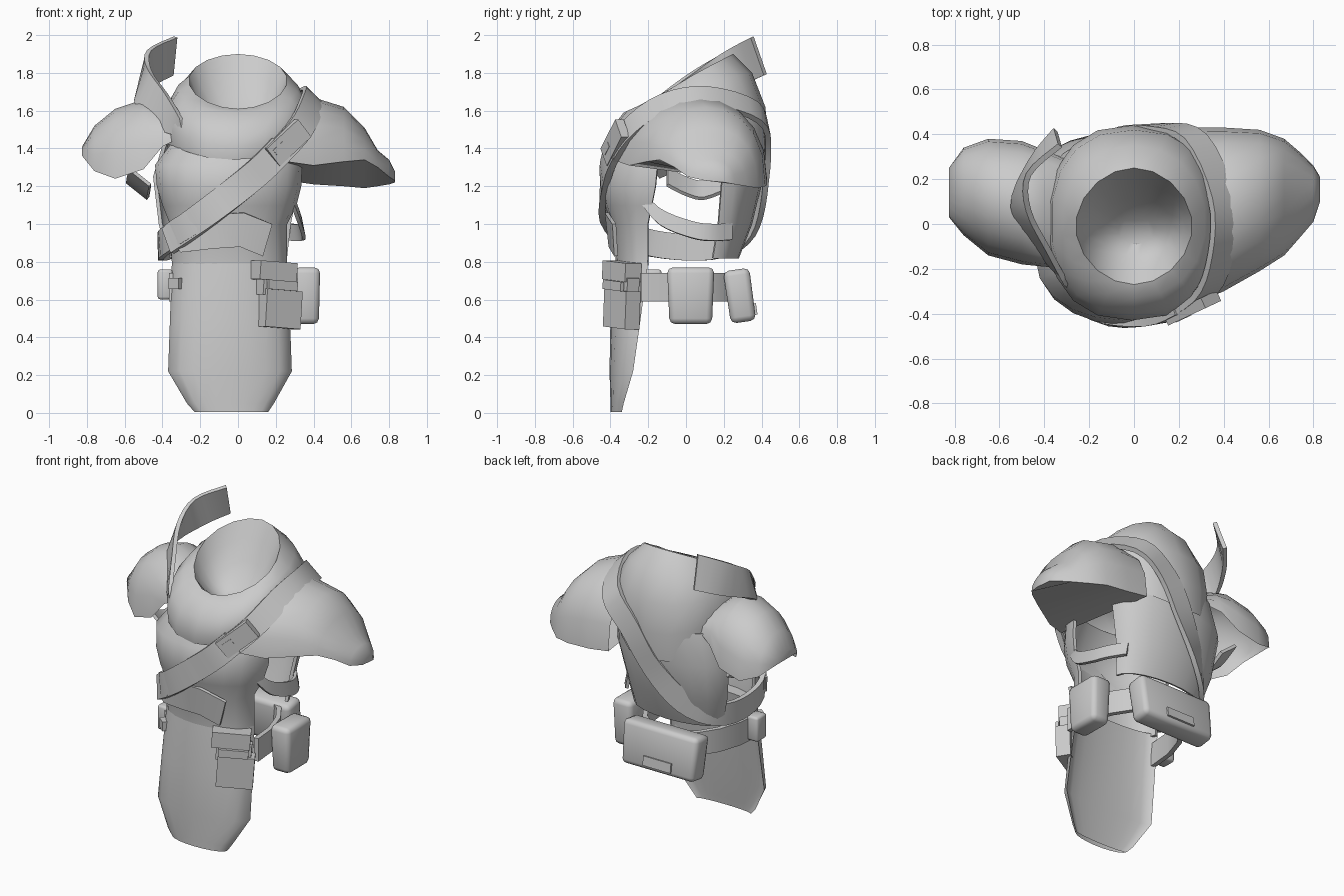
import bpy, bmesh, math
from mathutils import Vector, Euler

if "Cube" in bpy.data.objects:
    bpy.data.objects.remove(bpy.data.objects["Cube"], do_unlink=True)

grey = bpy.data.materials.new("plain_grey")
grey.use_nodes = True
colour = (0.6, 0.6, 0.6, 1)
grey.diffuse_color = colour
grey.node_tree.nodes["Principled BSDF"].inputs["Base Color"].default_value = colour


def finish(name, bm, thickness=0, bevel=0):
    """Turn a bmesh into a shaded object, with optional thickness or bevel."""
    bmesh.ops.recalc_face_normals(bm, faces=bm.faces)
    mesh = bpy.data.meshes.new(name)
    bm.to_mesh(mesh)
    bm.free()
    obj = bpy.data.objects.new(name, mesh)
    bpy.context.collection.objects.link(obj)
    mesh.materials.append(grey)
    bpy.ops.object.select_all(action='DESELECT')
    obj.select_set(True)
    bpy.context.view_layer.objects.active = obj
    if thickness:
        mod = obj.modifiers.new("thickness", 'SOLIDIFY')
        mod.thickness = thickness
        mod.offset = 0
        bpy.ops.object.modifier_apply(modifier=mod.name)
    if bevel:
        mod = obj.modifiers.new("bevel", 'BEVEL')
        mod.width = bevel
        mod.segments = 2
        bpy.ops.object.modifier_apply(modifier=mod.name)
    bpy.ops.object.shade_smooth_by_angle(angle=math.radians(50))
    return obj


def loft(name, rows, closed=False, loop=False, cap=False, thickness=0.02):
    """Skin rows of points; closed joins each row, loop joins last row to first."""
    bm = bmesh.new()
    grid = [[bm.verts.new(p) for p in row] for row in rows]
    pairs = list(zip(grid, grid[1:]))
    if loop:
        pairs.append((grid[-1], grid[0]))
    for a, b in pairs:
        n = len(a)
        for i in range(n if closed else n - 1):
            j = (i + 1) % n
            bm.faces.new((a[i], a[j], b[j], b[i]))
    if cap:
        bm.faces.new(grid[-1])
    return finish(name, bm, thickness)


def ring(cx, rx, front, back, z_front, z_side, z_back, power=0.85, n=18):
    """Tilted oval around the body; a power below one makes it squarer."""
    def push(value):
        return math.copysign(abs(value) ** power, value)
    pts = []
    for i in range(n):
        t = math.tau * i / n
        c = math.cos(t)
        y = (front + back) / 2 - push(c) * (back - front) / 2
        z = z_side + c * (z_front - z_back) / 2 + c * c * ((z_front + z_back) / 2 - z_side)
        pts.append((cx + rx * push(math.sin(t)), y, z))
    return pts


def panel_row(z, left, right, y_mid, y_edge, n=10):
    """Bowed horizontal row of a chest, back, belt or cloth panel."""
    pts = []
    for i in range(n + 1):
        t = math.pi * (i / n - 0.5)
        bow = max(math.cos(t), 0) ** 0.95
        pts.append(((left + right) / 2 + (right - left) / 2 * math.sin(t),
                    y_edge + (y_mid - y_edge) * bow, z))
    return pts


def solid_row(z, left, right, y_mid, y_edge):
    """Panel row with a shallower back face."""
    y_back = y_edge + (y_mid - y_edge) * 0.4
    return panel_row(z, left, right, y_mid, y_edge) + panel_row(z, left, right, y_back, y_edge)[-2:0:-1]


def arch_row(x, front, back, top, z_front, z_back, n=10):
    """Arch over the arm, from front hem to back hem."""
    pts = []
    for i in range(n + 1):
        t = math.pi * i / n
        base = z_front + (z_back - z_front) * i / n
        pts.append((x, (front + back) / 2 - (back - front) / 2 * math.cos(t),
                    base + (top - base) * max(math.sin(t), 0) ** 0.85))
    return pts


def smooth_path(points, closed, steps=4):
    """Catmull-Rom path through the points."""
    p = [Vector(q) for q in points]
    n = len(p)
    pick = (lambda k: p[k % n]) if closed else (lambda k: p[min(max(k, 0), n - 1)])
    out = []
    for i in range(n if closed else n - 1):
        a, b, c, d = (pick(i + k) for k in (-1, 0, 1, 2))
        for s in range(steps):
            t = s / steps
            out.append(b + ((c - a) * t + (a * 2 - b * 5 + c * 4 - d) * t * t
                            + (b * 3 - a - c * 3 + d) * t ** 3) / 2)
    if not closed:
        out.append(p[-1])
    return out


def ribbon(name, points, width, closed=False, thickness=0.03, across=None):
    """Flat band along a path, lying against the body."""
    path = smooth_path(points, closed)
    n = len(path)
    rows = []
    for i, p in enumerate(path):
        ahead = path[(i + 1) % n] if closed else path[min(i + 1, n - 1)]
        behind = path[i - 1] if closed else path[max(i - 1, 0)]
        outward = p - Vector((0, 0, min(p.z, 1.25)))
        side = Vector(across) if across else (ahead - behind).cross(outward)
        side = side.normalized() * width / 2
        rows.append((p - side, p + side))
    return loft(name, rows, loop=closed, thickness=thickness)


def box(name, centre, size, bevel=0.0, turn=(0, 0, 0), taper=1.0):
    """Box with optional soft edges and a narrower bottom."""
    bm = bmesh.new()
    bmesh.ops.create_cube(bm, size=1)
    rot = Euler([math.radians(a) for a in turn])
    for v in bm.verts:
        k = taper if v.co.z < 0 else 1
        v.co = Vector((v.co.x * size[0] * k, v.co.y * size[1] * k, v.co.z * size[2]))
        v.co.rotate(rot)
        v.co += Vector(centre)
    return finish(name, bm, bevel=bevel)


# Chest, waist and long front cloth
loft("front_cloth", [solid_row(*r) for r in (
    (0.005, -.23, .16, -.4, -.34), (0.05, -.27, .19, -.4, -.33), (.22, -.37, .285, -.405, -.28),
    (.5, -.36, .275, -.4, -.24), (.8, -.35, .26, -.37, -.2))], closed=True, cap=True, thickness=0)
loft("chest_panel", [panel_row(*r) for r in (
    (.78, -.34, .25, -.36, -.2), (1, -.35, .25, -.38, -.2), (1.1, -.39, .3, -.42, -.18),
    (1.2, -.42, .325, -.44, -.16), (1.31, -.43, .33, -.42, -.15), (1.44, -.33, .3, -.33, -.14))])

# Back panel
loft("back_panel", [panel_row(*r) for r in (
    (.82, -.36, .25, .27, .14), (1, -.41, .27, .34, .17),
    (1.25, -.44, .32, .4, .19), (1.45, -.38, .34, .4, .16))])

# Draped cowl with its inner bowl
loft("cowl", [ring(*r) for r in (
    (-.02, .36, -.42, .43, 1.34, 1.42, 1.25), (-.01, .38, -.43, .44, 1.41, 1.52, 1.43),
    (0, .37, -.4, .42, 1.5, 1.64, 1.62), (0, .32, -.33, .35, 1.59, 1.72, 1.8, .95),
    (0, .26, -.27, .25, 1.61, 1.76, 1.9, 1.05), (0, .22, -.22, .19, 1.57, 1.66, 1.8, 1),
    (.01, .16, -.16, .12, 1.52, 1.57, 1.68, 1), (.01, .08, -.09, .03, 1.49, 1.51, 1.55, 1))],
    closed=True, cap=True, thickness=0)

# Shoulder cape on the left arm, with a flat underside
loft("shoulder_cape", [arch_row(*r) for r in (
    (.26, -.36, .43, 1.66, 1.33, 1.23), (.4, -.3, .43, 1.67, 1.31, 1.21),
    (.56, -.21, .42, 1.62, 1.33, 1.2), (.67, -.14, .38, 1.51, 1.34, 1.19),
    (.74, -.06, .32, 1.39, 1.3, 1.2), (.8, .01, .26, 1.34, 1.25, 1.21),
    (.83, .1, .21, 1.28, 1.23, 1.22))], closed=True, cap=True, thickness=0)

# Shoulder plate on the right arm
loft("shoulder_plate", [arch_row(*r) for r in (
    (-.28, -.2, .28, 1.55, 1.47, 1.46), (-.4, -.19, .33, 1.63, 1.41, 1.41),
    (-.5, -.18, .37, 1.66, 1.29, 1.3),
    (-.65, -.14, .38, 1.61, 1.24, 1.26), (-.76, -.05, .34, 1.52, 1.28, 1.3),
    (-.825, .03, .25, 1.41, 1.36, 1.36))], cap=True, thickness=0)

# Upright guard curving around the neck
low = smooth_path([(-.28, -.28, 1.46), (-.44, -.1, 1.51), (-.54, .08, 1.65),
                   (-.46, .28, 1.73), (-.35, .42, 1.79)], False)
high = smooth_path([(-.3, -.27, 1.56), (-.38, -.12, 1.69), (-.47, .06, 1.82),
                    (-.47, .22, 1.92), (-.33, .35, 1.99)], False)
loft("neck_guard", list(zip(low, high)), thickness=0.025)

# Band under the shoulder plate
ribbon("arm_band", [(-.52, -.1, 1.25), (-.53, 0, 1.2), (-.53, .1, 1.18), (-.52, .25, 1.24)],
       .14, across=(1, 0, -.8), thickness=0.02)

# Strap around the torso, with a sleeve and buckle at the front
ribbon("cross_strap", [
    (.39, .12, 1.67), (.39, -.12, 1.63), (.31, -.32, 1.48), (.1, -.425, 1.27), (-.15, -.42, 1.07),
    (-.36, -.28, .93), (-.41, -.05, .88), (-.36, .18, .89), (-.22, .33, .99), (-.05, .41, 1.2),
    (.1, .43, 1.43), (.27, .38, 1.59)], .14, closed=True)
ribbon("strap_sleeve", [(.23, -.38, 1.4), (.1, -.43, 1.27), (-.15, -.425, 1.07),
                        (-.37, -.28, .91)], .15, thickness=0.035)
box("strap_buckle", (.26, -.375, 1.43), (.24, .05, .12), turn=(0, -40, 25))
box("buckle_pin", (.215, -.41, 1.4), (.07, .03, .035), turn=(0, -40, 25))

# Band under the left arm
ribbon("side_band", [(.27, -.25, 1.17), (.32, -.14, 1.04), (.34, .03, .97), (.32, .14, .955),
                     (.25, .24, .96)], .09, across=(-.2, 0, 1), thickness=0.02)

# Loose fold below the strap
loft("waist_fold", [[(-.34, -.3, .9), (-.3, -.33, .85)], [(-.14, -.4, 1.05), (-.13, -.38, .87)],
                    [(.03, -.42, 1.06), (.01, -.4, .88)], [(.18, -.38, 1.0), (.13, -.37, .83)]])

# Belt behind the cloth, and side loop
loft("belt", [panel_row(z, -.35, .3, .28, -.24) for z in (.59, .74)], thickness=0.03)
box("belt_loop", (-.325, -.29, .685), (.07, .05, .06), turn=(0, 0, -40))
box("belt_tab", (-.385, -.18, .68), (.08, .1, .16), bevel=0.015)

# Front case with a lid, turned toward the hip
lean = (0, 4, 32)
box("front_case", (.22, -.34, .55), (.22, .09, .2), turn=lean)
box("case_middle", (.205, -.335, .67), (.21, .075, .1), turn=lean)
box("case_lid", (.19, -.34, .75), (.23, .1, .1), turn=lean)
box("case_clasp", (.235, -.385, .675), (.18, .02, .05), turn=lean)

# Rounded pouches
box("side_pouch", (.365, .025, .62), (.14, .25, .3), bevel=0.03, taper=.9)
box("back_pouch", (-.045, .285, .62), (.54, .14, .28), bevel=0.03, turn=(8, 0, 0), taper=.96)
box("back_pouch_tab", (-.05, .367, .55), (.2, .015, .06), turn=(8, 0, 0))
